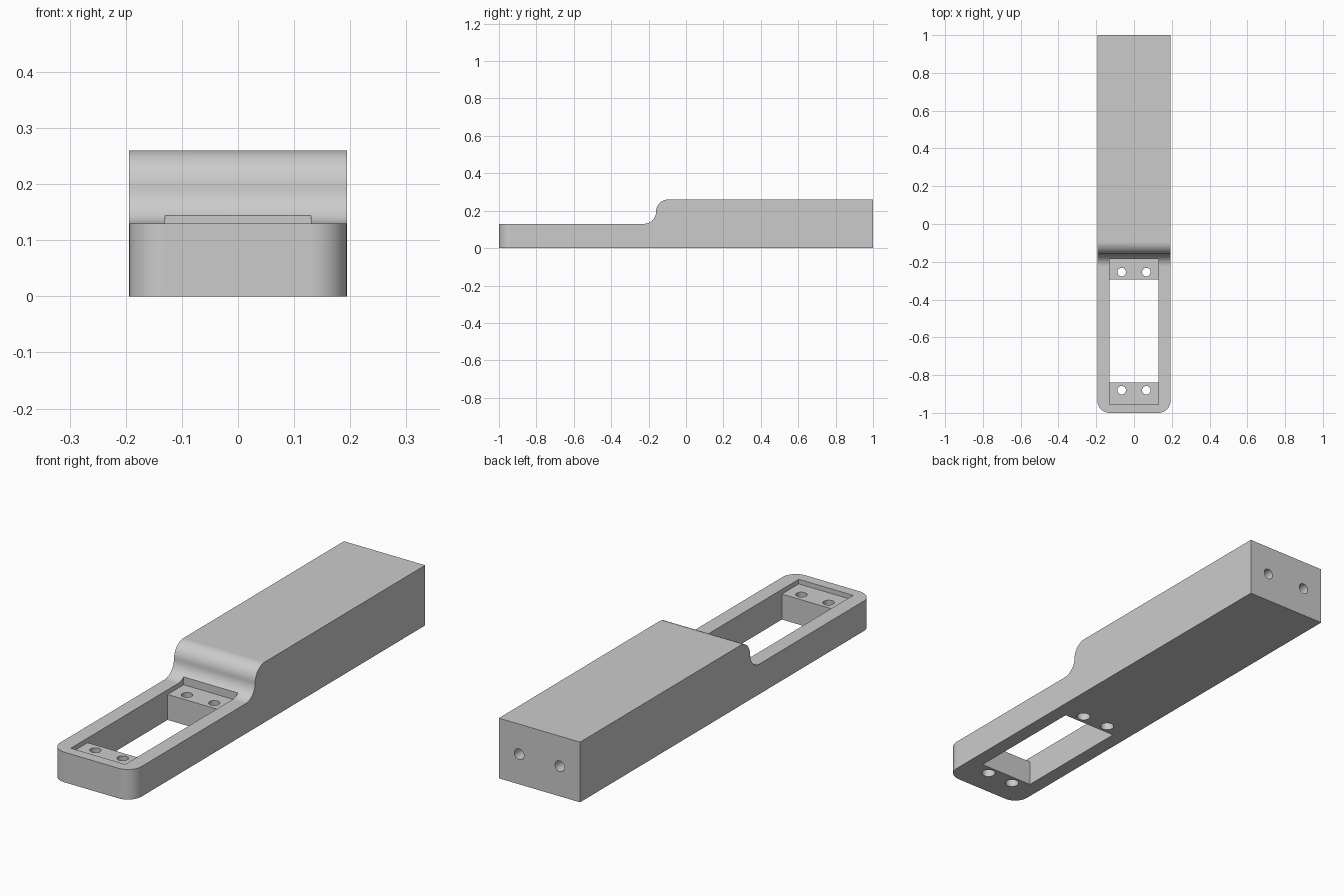
import bpy, bmesh, math

if "Cube" in bpy.data.objects:
    bpy.data.objects.remove(bpy.data.objects["Cube"])

W, H, STEP, R = 0.194, 0.26, 0.13, 0.065   # half width, heights, fillet radius

grey = bpy.data.materials.new("plain_grey")
grey.diffuse_color = (0.6, 0.6, 0.6, 1)
grey.use_nodes = True
grey.node_tree.nodes["Principled BSDF"].inputs["Base Color"].default_value = grey.diffuse_color


def arc(cx, cy, r, a0, a1, n=12):
    return [(cx + r * math.cos(math.radians(a0 + (a1 - a0) * i / n)),
             cy + r * math.sin(math.radians(a0 + (a1 - a0) * i / n))) for i in range(n + 1)]


def prism(name, pts, move):
    """Closed solid from 3D outline points extruded along a vector."""
    bm = bmesh.new()
    face = bm.faces.new([bm.verts.new(p) for p in pts])
    ext = bmesh.ops.extrude_face_region(bm, geom=[face], use_keep_orig=True)
    verts = [v for v in ext["geom"] if isinstance(v, bmesh.types.BMVert)]
    bmesh.ops.translate(bm, verts=verts, vec=move)
    bmesh.ops.recalc_face_normals(bm, faces=bm.faces)
    me = bpy.data.meshes.new(name)
    bm.to_mesh(me)
    bm.free()
    me.materials.append(grey)
    ob = bpy.data.objects.new(name, me)
    bpy.context.collection.objects.link(ob)
    return ob


def box(name, x, y0, y1, z0, z1):
    return prism(name, [(-x, y0, z0), (x, y0, z0), (x, y1, z0), (-x, y1, z0)], (0, 0, z1 - z0))


def hole(name, loc, r1, r2, depth, rot=(0, 0, 0)):
    bpy.ops.mesh.primitive_cone_add(vertices=32, radius1=r1, radius2=r2, depth=depth,
                                    location=loc, rotation=rot)
    ob = bpy.context.object
    ob.name = name
    ob.data.materials.append(grey)
    return ob


# Stepped side profile with an S-shaped shoulder
profile = ([(-1, 0), (-1, STEP)]
           + arc(-0.16 - R, STEP + R, R, -90, 0)
           + arc(-0.16 + R, H - R, R, 180, 90)[1:]
           + [(1, H), (1, 0)])
body = prism("handle_body", [(-W, y, z) for y, z in profile], (2 * W, 0, 0))

# Plan outline that rounds the two front corners
outline = (arc(-W + R, -1 + R, R, 180, 270) + arc(W - R, -1 + R, R, 270, 360)
           + [(W, 1.1), (-W, 1.1)])
tools = [("INTERSECT", prism("plan_outline", [(x, y, -0.1) for x, y in outline], (0, 0, 0.6)))]

# Shallow recess, through window, screw holes and blind end holes
LEDGE = 0.11
tools += [("DIFFERENCE", box("recess_cutter", 0.13, -0.955, -0.185, LEDGE, 0.4)),
          ("DIFFERENCE", box("window_cutter", 0.13, -0.84, -0.295, -0.1, 0.2))]
for side in (-1, 1):
    for y in (-0.88, -0.255):
        tools.append(("DIFFERENCE", hole("screw_cutter", (side * 0.065, y, LEDGE / 2),
                                         0.0285, 0.022, LEDGE + 0.02)))
    tools.append(("DIFFERENCE", hole("end_cutter", (side * 0.097, 0.75, H / 2),
                                     0.023, 0.023, 0.6, (math.pi / 2, 0, 0))))

bpy.ops.object.select_all(action="DESELECT")
body.select_set(True)
bpy.context.view_layer.objects.active = body
for op, tool in tools:
    mod = body.modifiers.new(tool.name, "BOOLEAN")
    mod.operation, mod.object, mod.solver = op, tool, "EXACT"
    bpy.ops.object.modifier_apply(modifier=mod.name)
    bpy.data.objects.remove(tool)

# Smooth fillets and holes, crisp edges elsewhere
bpy.ops.object.shade_smooth_by_angle(angle=math.radians(30))
weighted = body.modifiers.new("weighted_normals", "WEIGHTED_NORMAL")
weighted.keep_sharp = True
